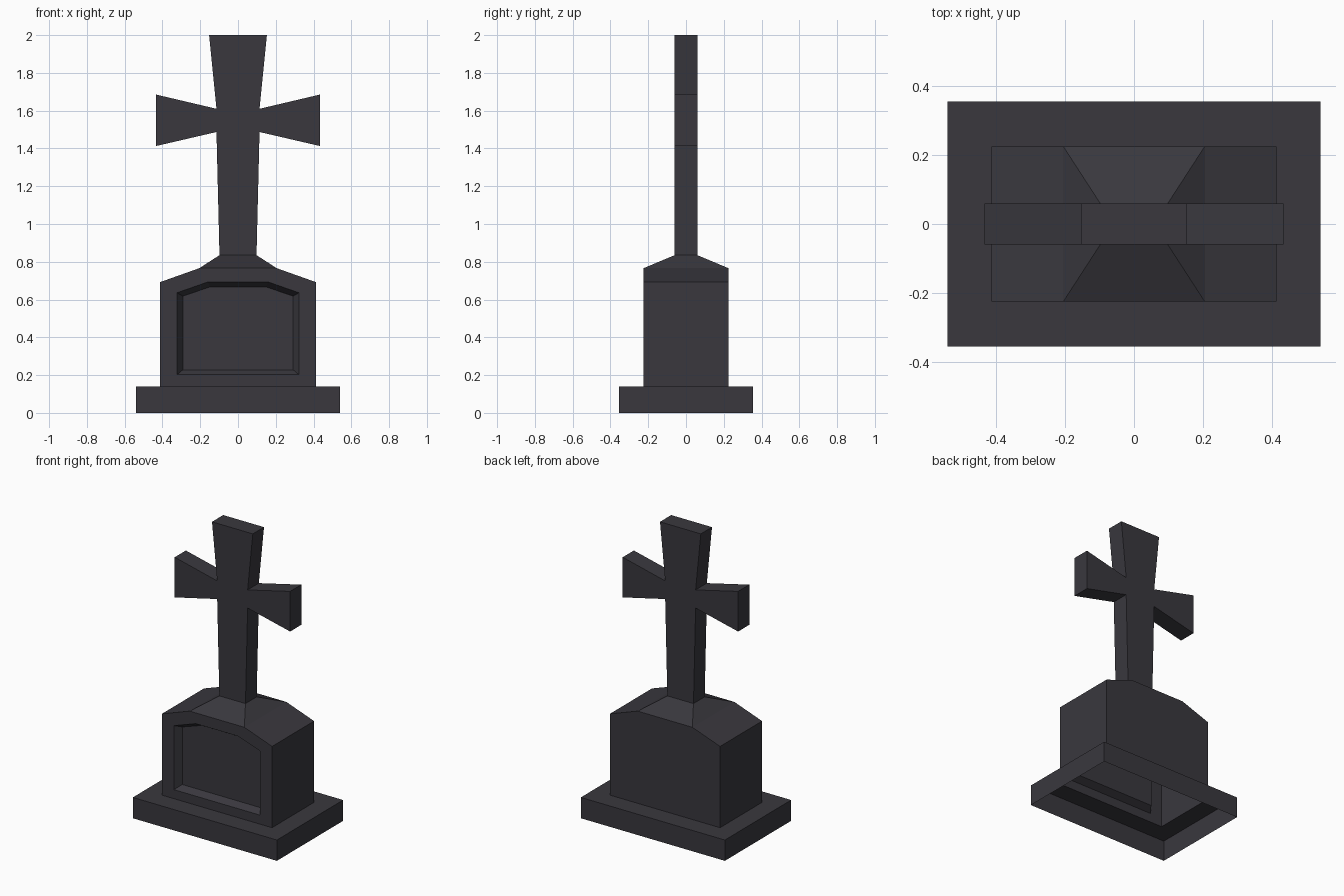
import bpy, bmesh

if "Cube" in bpy.data.objects:
    bpy.data.objects.remove(bpy.data.objects["Cube"])

stone = bpy.data.materials.new("dark_stone")
stone.diffuse_color = (0.041, 0.039, 0.048, 1)
stone.use_nodes = True
stone.node_tree.nodes["Principled BSDF"].inputs["Base Color"].default_value = stone.diffuse_color


def loft(bm, rings, skip=()):
    """Join successive closed rings with quads, leaving out the skipped edges."""
    rings = [[bm.verts.new(p) for p in r] for r in rings]
    for a, b in zip(rings, rings[1:]):
        n = len(a)
        for i in range(n):
            if i not in skip:
                j = (i + 1) % n
                bm.faces.new((a[i], a[j], b[j], b[i]))
    return rings


def finish(bm, name):
    bmesh.ops.remove_doubles(bm, verts=bm.verts[:], dist=1e-5)
    bmesh.ops.recalc_face_normals(bm, faces=bm.faces[:])
    mesh = bpy.data.meshes.new(name)
    bm.to_mesh(mesh)
    bm.free()
    mesh.materials.append(stone)
    obj = bpy.data.objects.new(name, mesh)
    bpy.context.collection.objects.link(obj)
    return obj


def rect(hx, hy, z):
    return [(-hx, -hy, z), (hx, -hy, z), (hx, hy, z), (-hx, hy, z)]


def mirrored(half, y):
    """Closed outline at depth y from its right half, listed bottom to top."""
    right = [(x, y, z) for x, z in half]
    return right + [(-x, y, z) for x, y, z in reversed(right)]


BX, BY = 0.413, 0.225      # body half sizes
SX, SZ = 0.205, 0.766      # shoulder of the body
NX, NY, NZ = 0.098, 0.06, 0.835   # foot of the cross

# Plinth: hollow slab, open underneath and under the body
bm = bmesh.new()
loft(bm, [rect(0.54, 0.355, 0), rect(0.54, 0.355, 0.141), rect(BX, BY, 0.141)])
finish(bm, "plinth")

# Body: hollow block with shouldered top and a recessed bevelled front panel
bm = bmesh.new()
body = [(BX, 0.141), (BX, 0.692), (SX, SZ)]
outer = [(0.323, 0.202), (0.323, 0.636), (0.16, 0.693)]
inner = [(0.292, 0.228), (0.292, 0.618), (0.148, 0.667)]
front, back = loft(bm, [mirrored(body, -BY), mirrored(body, BY)], skip=(2, 5))
bm.faces.new(back)
panel = loft(bm, [mirrored(body, -BY), mirrored(outer, -BY), mirrored(inner, -BY + 0.045)])
bm.faces.new(panel[-1])
finish(bm, "body")

# Hipped cap leading up to the cross
bm = bmesh.new()
loft(bm, [rect(SX, BY, SZ), rect(NX, NY, NZ)])
finish(bm, "cap")

# Cross with flared arms, open at its foot
bm = bmesh.new()
half = [(NX, NZ), (0.114, 1.487), (0.433, 1.413), (0.433, 1.685),
        (0.114, 1.61), (0.153, 2.0)]
front, back = loft(bm, [mirrored(half, -NY), mirrored(half, NY)], skip=(11,))
bm.faces.new(front)
bm.faces.new(back)
finish(bm, "cross")
